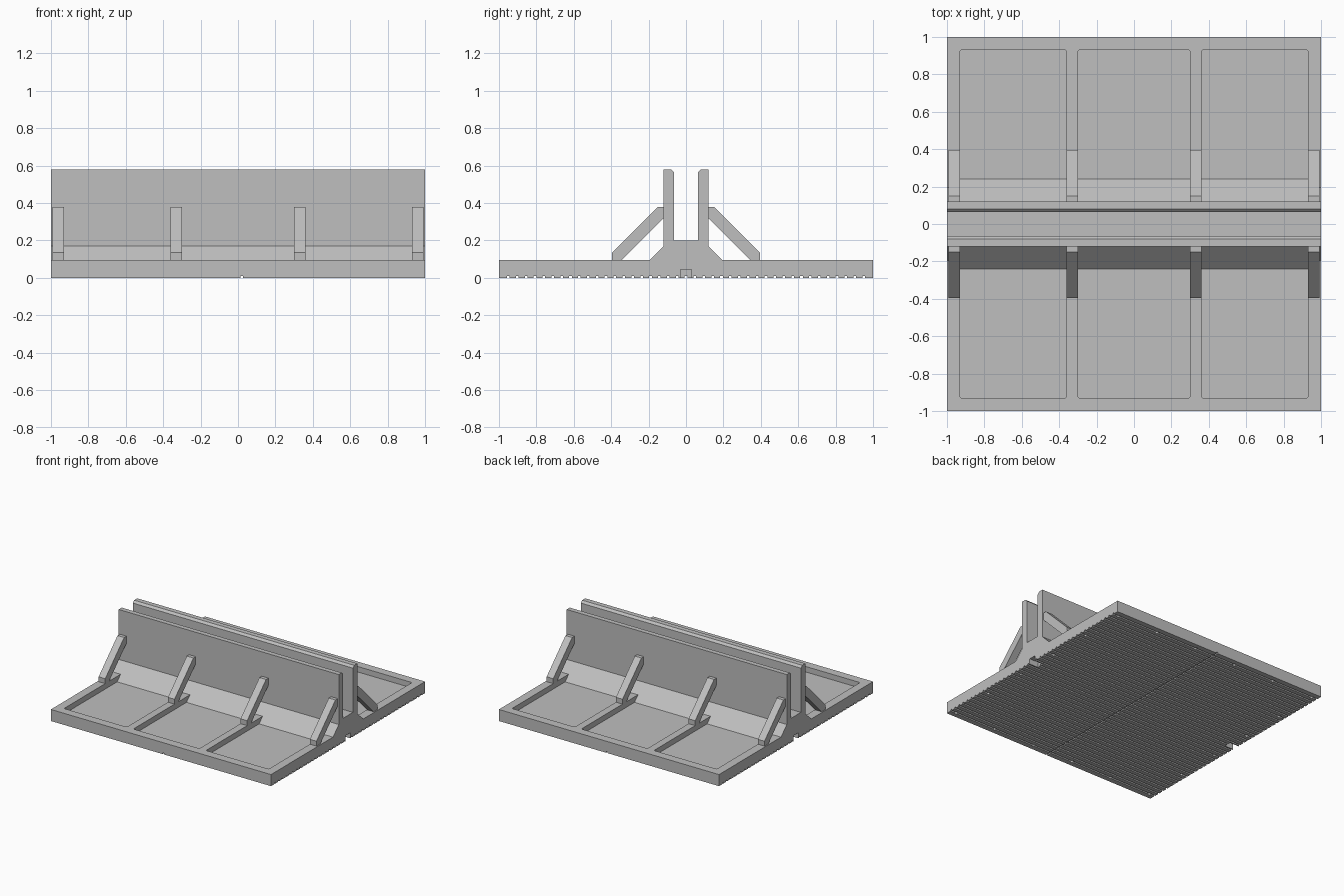
import bpy
import bmesh
from mathutils import Matrix

cube = bpy.data.objects.get("Cube")
if cube:
    bpy.data.objects.remove(cube, do_unlink=True)

grey = bpy.data.materials.new("plain grey")
grey.use_nodes = True
colour = (0.52, 0.52, 0.52, 1)
grey.diffuse_color = colour
grey.node_tree.nodes["Principled BSDF"].inputs["Base Color"].default_value = colour


def prism(bm, profile, x0, x1):
    """Extrude a closed (y, z) profile along x."""
    face = bm.faces.new([bm.verts.new((x0, y, z)) for y, z in profile])
    ext = bmesh.ops.extrude_face_region(bm, geom=[face])["geom"]
    new = [v for v in ext if isinstance(v, bmesh.types.BMVert)]
    bmesh.ops.translate(bm, verts=new, vec=(x1 - x0, 0, 0))
    return list(face.verts) + new


def box(bm, x0, x1, y0, y1, z0, z1):
    prism(bm, [(y0, z0), (y1, z0), (y1, z1), (y0, z1)], x0, x1)


def finish(name, bm):
    bmesh.ops.recalc_face_normals(bm, faces=bm.faces)
    mesh = bpy.data.meshes.new(name)
    bm.to_mesh(mesh)
    bm.free()
    mesh.materials.append(grey)
    obj = bpy.data.objects.new(name, mesh)
    bpy.context.collection.objects.link(obj)
    return obj


BASE, FLOOR, WALL = 0.095, 0.05, 0.12

# Body: base, ramps and slotted twin walls, with small grooves along the underside
half = [(1, 0), (1, BASE), (0.195, BASE), (WALL, 0.17), (WALL, 0.58),
        (0.08, 0.58), (0.063, 0.563), (0.063, 0.2)]
grooves = []
for k in range(-20, 21):
    y = k * 0.0475
    grooves += [(y - 0.007, 0), (y - 0.007, 0.011), (y + 0.007, 0.011), (y + 0.007, 0)]
bm = bmesh.new()
prism(bm, grooves + half + [(-y, z) for y, z in reversed(half)], -1, 1)
body = finish("grooved_base_with_walls", bm)

# Cutters: pockets on both sides, with rounded outer corners
bm = bmesh.new()
for side in (1, -1):
    for x0, x1 in ((-0.93, -0.36), (-0.3, 0.3), (0.36, 0.93)):
        profile = [(0.24, FLOOR), (0.93, FLOOR), (0.93, 0.13), (0.21, 0.13), (0.195, BASE)]
        verts = prism(bm, [(side * y, z) for y, z in profile], x0, x1)
        corners = {e for v in verts for e in v.link_edges
                   if all(abs(abs(w.co.y) - 0.93) < 1e-4 for w in e.verts)
                   and abs(e.verts[0].co.x - e.verts[1].co.x) < 1e-4}
        bmesh.ops.bevel(bm, geom=list(corners), offset=0.012, segments=4,
                        profile=0.5, affect='EDGES')

# Cutters: end notches, cross channel and holes around the underside
box(bm, -1.1, -0.92, -0.03, 0.03, -0.1, 0.045)
box(bm, 0.92, 1.1, -0.03, 0.03, -0.1, 0.045)
box(bm, 0.014, 0.026, -1.1, 1.1, -0.1, 0.01)
steps = [-0.95 + 0.38 * i for i in range(6)]
for x in steps:
    for y in steps:
        if max(abs(x), abs(y)) > 0.9:
            bmesh.ops.create_cone(bm, cap_ends=True, segments=16, radius1=0.014,
                                  radius2=0.014, depth=0.08,
                                  matrix=Matrix.Translation((x, y, -0.01)))
cutter = finish("cutter", bm)
cutter.hide_render = True

mod = body.modifiers.new("cuts", 'BOOLEAN')
mod.operation = 'DIFFERENCE'
mod.solver = 'EXACT'
mod.object = cutter
bpy.context.view_layer.objects.active = body
bpy.ops.object.modifier_apply(modifier=mod.name)
bpy.data.objects.remove(cutter, do_unlink=True)

# Diagonal braces between the walls and the base ribs
brace = [(WALL, 0.32), (0.345, BASE), (0.395, BASE), (0.395, 0.135),
         (0.15, 0.38), (WALL, 0.38)]
for label, side in (("back", 1), ("front", -1)):
    for i, x in enumerate((-0.96, -0.33, 0.33, 0.96)):
        bm = bmesh.new()
        prism(bm, [(side * y, z) for y, z in brace], x - 0.03, x + 0.03)
        finish(f"{label}_brace_{i + 1}", bm)
